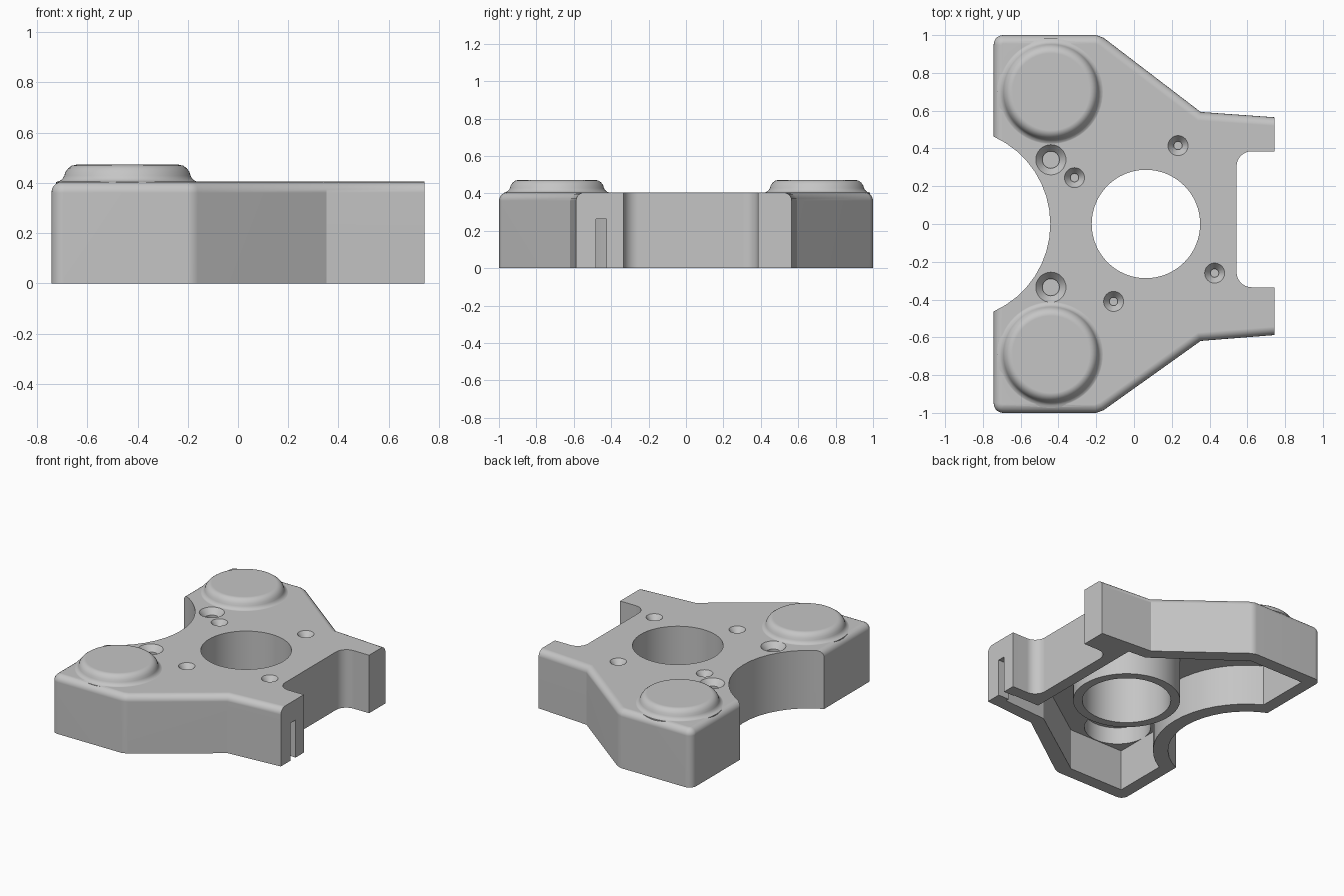
import bpy, bmesh
from math import sin, cos, radians

if "Cube" in bpy.data.objects:
    bpy.data.objects.remove(bpy.data.objects["Cube"], do_unlink=True)

TOP = 0.405      # top of the plate
CEILING = 0.29   # underside of the plate
GRIP = (-0.95, 0)    # centre of the concave side
BORE = (0.063, 0)

GREY = (0.56, 0.56, 0.56, 1)
grey = bpy.data.materials.new("plain grey")
grey.use_nodes = True
grey.diffuse_color = GREY
grey.node_tree.nodes["Principled BSDF"].inputs["Base Color"].default_value = GREY


def arc(cx, cy, r, start, end, steps):
    angles = [radians(start + (end - start) * i / steps) for i in range(steps + 1)]
    return [(cx + r * cos(a), cy + r * sin(a)) for a in angles]


def to_object(name, bm):
    bmesh.ops.recalc_face_normals(bm, faces=bm.faces)
    mesh = bpy.data.meshes.new(name)
    bm.to_mesh(mesh)
    bm.free()
    mesh.materials.append(grey)
    obj = bpy.data.objects.new(name, mesh)
    bpy.context.collection.objects.link(obj)
    return obj


def prism(name, outline, low, high, round_rule=None):
    bm = bmesh.new()
    face = bm.faces.new([bm.verts.new((x, y, low)) for x, y in outline])
    lifted = bmesh.ops.extrude_face_region(bm, geom=[face])["geom"]
    for v in lifted:
        if isinstance(v, bmesh.types.BMVert):
            v.co.z = high
    bmesh.ops.recalc_face_normals(bm, faces=bm.faces)
    if round_rule:
        edges = [e for e in bm.edges if all(v.co.z == e.verts[0].co.z > low for v in e.verts)
                 and round_rule((e.verts[0].co + e.verts[1].co) / 2)]
        bmesh.ops.bevel(bm, geom=edges, offset=0.045, segments=5, profile=0.5,
                        affect='EDGES', clamp_overlap=False)
    return to_object(name, bm)


def turned(name, x, y, profile, steps=64):
    """Solid of revolution; the profile lists (radius, height) from bottom to top."""
    bm = bmesh.new()
    rings = []
    for r, z in profile:
        rings.append([bm.verts.new((px, py, z)) for px, py in arc(x, y, r, 0, 360, steps)[:-1]])
    for a, b in zip(rings, rings[1:]):
        for i in range(steps):
            j = (i + 1) % steps
            bm.faces.new((a[i], a[j], b[j], b[i]))
    bm.faces.new(rings[0])
    bm.faces.new(rings[-1])
    return to_object(name, bm)


def combine(target, other, operation):
    mod = target.modifiers.new("combine", 'BOOLEAN')
    mod.operation = operation
    mod.solver = 'EXACT'
    mod.object = other
    bpy.context.view_layer.objects.active = target
    bpy.ops.object.modifier_apply(modifier=mod.name)
    bpy.data.objects.remove(other, do_unlink=True)


# Plate with rounded outer rim
outline = (arc(-0.693, -0.95, 0.05, 180, 270, 5)
           + [(-0.2, -1), (-0.16, -0.985), (0.353, -0.619), (0.743, -0.588), (0.743, -0.335)]
           + arc(0.623, -0.255, 0.08, 270, 180, 8)
           + arc(0.623, 0.305, 0.08, 180, 90, 8)
           + [(0.743, 0.385), (0.743, 0.565), (0.353, 0.593), (-0.16, 0.985), (-0.2, 1)]
           + arc(-0.693, 0.95, 0.05, 90, 180, 5)
           + arc(*GRIP, 0.507, 65.9, -65.9, 16))
body = prism("housing", outline, 0, TOP, lambda mid: abs(mid.y) > 0.5)

# Hollow underside, leaving a wall all round
hollow = ([(-0.655, -0.91), (-0.23, -0.91), (0.325, -0.526), (0.66, -0.505), (0.66, -0.42),
           (0.46, -0.42), (0.46, 0.495), (0.325, 0.505), (-0.23, 0.91), (-0.655, 0.91)]
          + arc(*GRIP, 0.605, 60.8, -60.8, 16))
combine(body, prism("hollow", hollow, -0.1, CEILING), 'DIFFERENCE')

# Central tube
combine(body, turned("tube", *BORE, [(0.347, 0), (0.347, 0.35)]), 'UNION')
combine(body, turned("bore", *BORE, [(0.287, -0.1), (0.287, 0.6)]), 'DIFFERENCE')

# Domed caps blending into the plate, with recesses below
dome = [(0.284, 0.37), (0.284, 0.403), (0.272, 0.4067), (0.264, 0.411), (0.257, 0.418),
        (0.2515, 0.428), (0.247, 0.443), (0.236, 0.458), (0.222, 0.468), (0.204, 0.472)]
for y in (-0.69, 0.70):
    combine(body, turned("cap", -0.44, y, dome), 'UNION')
    combine(body, turned("recess", -0.44, y, [(0.215, 0.2), (0.215, 0.41)]), 'DIFFERENCE')

# Tapered screw pockets: x, y, mouth radius, floor radius
pockets = [(-0.44, 0.34, 0.08, 0.045), (-0.44, -0.335, 0.08, 0.045),
           (-0.315, 0.245, 0.053, 0.022), (0.233, 0.415, 0.053, 0.022),
           (0.427, -0.26, 0.053, 0.022), (-0.108, -0.41, 0.053, 0.022)]
for x, y, mouth, floor in pockets:
    shape = [(floor, 0.34), (floor, 0.365), (mouth, TOP), (mouth, 0.6)]
    combine(body, turned("pocket", x, y, shape, 32), 'DIFFERENCE')

# Cable slot in the end of the front arm
slot = [(0.6, -0.48), (0.8, -0.48), (0.8, -0.425), (0.6, -0.425)]
combine(body, prism("slot", slot, -0.1, 0.262), 'DIFFERENCE')

# Smooth curved surfaces, keep flats flat
bpy.ops.object.select_all(action='DESELECT')
body.select_set(True)
bpy.context.view_layer.objects.active = body
bpy.ops.object.shade_smooth_by_angle(angle=radians(30))
weighted = body.modifiers.new("flat_normals", 'WEIGHTED_NORMAL')
weighted.keep_sharp = True
